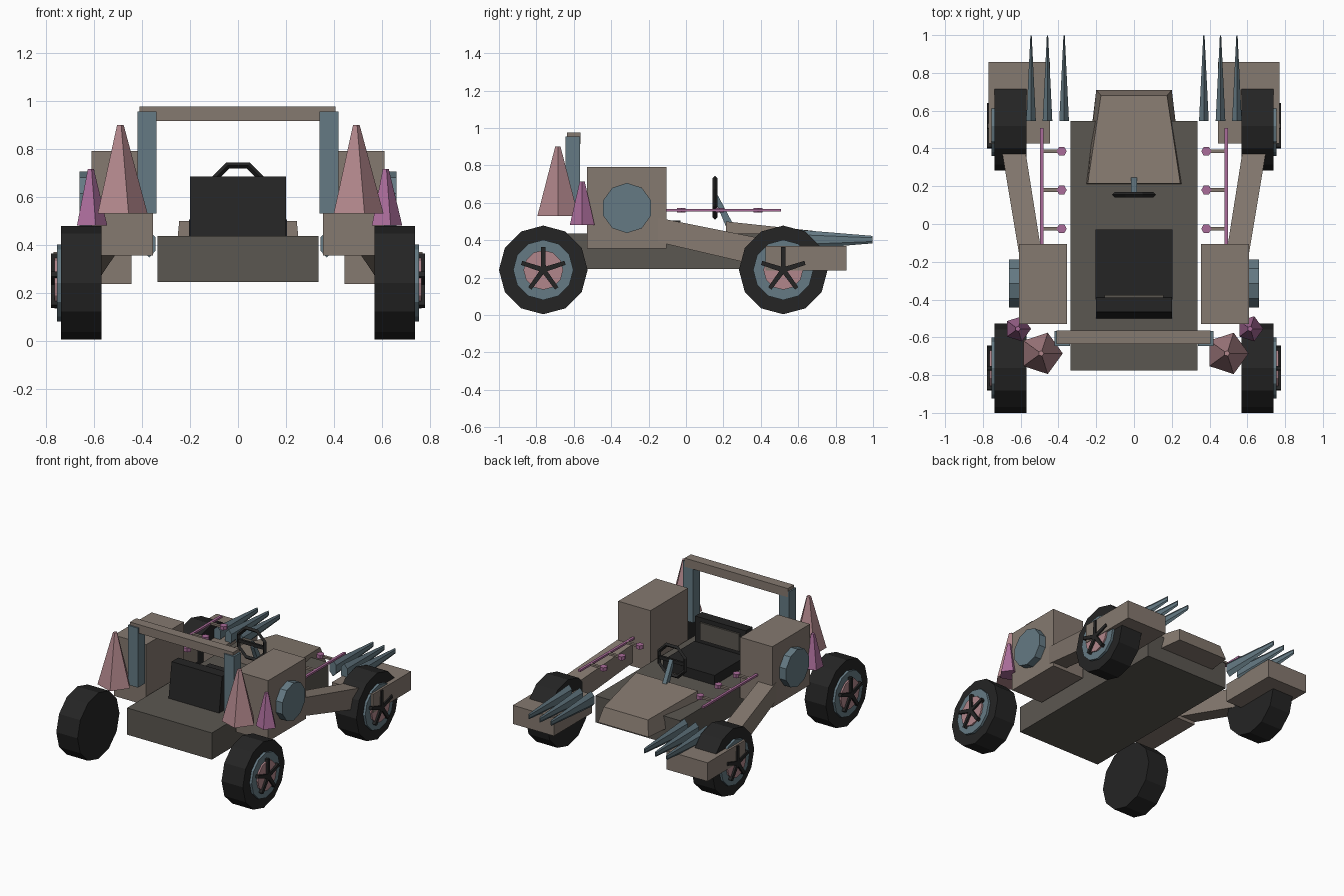
import bpy, bmesh, math
from mathutils import Vector, Matrix

if "Cube" in bpy.data.objects:
    bpy.data.objects.remove(bpy.data.objects["Cube"])


def mat(name, rgb):
    m = bpy.data.materials.new(name)
    m.diffuse_color = (*rgb, 1)
    m.use_nodes = True
    m.node_tree.nodes["Principled BSDF"].inputs["Base Color"].default_value = m.diffuse_color
    return m


TAN = mat("taupe", (0.235, 0.192, 0.160))
DARK = mat("dark grey brown", (0.105, 0.095, 0.082))
BLUE = mat("steel blue", (0.130, 0.195, 0.230))
PINK = mat("dusty pink", (0.440, 0.240, 0.260))
MAG = mat("magenta", (0.400, 0.150, 0.320))
BLACK = mat("black", (0.018, 0.018, 0.018))


def loft(name, rings, m):
    """Flat-shaded solid through a list of equal-sized rings, capped at both ends."""
    bm = bmesh.new()
    vs = [[bm.verts.new(p) for p in r] for r in rings]
    n = len(vs[0])
    for a, b in zip(vs, vs[1:]):
        for i in range(n):
            j = (i + 1) % n
            bm.faces.new((a[i], a[j], b[j], b[i]))
    bm.faces.new(vs[0])
    bm.faces.new(vs[-1])
    bmesh.ops.recalc_face_normals(bm, faces=bm.faces)
    me = bpy.data.meshes.new(name)
    bm.to_mesh(me)
    bm.free()
    me.materials.append(m)
    ob = bpy.data.objects.new(name, me)
    bpy.context.collection.objects.link(ob)
    return ob


def rect_y(x0, x1, y, z0, z1):
    return [(x0, y, z0), (x1, y, z0), (x1, y, z1), (x0, y, z1)]


def box(name, x0, x1, y0, y1, z0, z1, m):
    return loft(name, [rect_y(x0, x1, y0, z0, z1), rect_y(x0, x1, y1, z0, z1)], m)


def disc_x(name, x0, x1, y, z, r, n, m):
    """Prism along x with a vertex pointing up."""
    ring = [(y + r * math.sin(math.tau * i / n), z + r * math.cos(math.tau * i / n)) for i in range(n)]
    return loft(name, [[(x, a, b) for a, b in ring] for x in (x0, x1)], m)


def cone_z(name, x, y, z0, z1, r0, r1, n, m):
    """Upright cone or prism with a vertex at +x."""
    return loft(name, [[(x + r * math.cos(math.tau * i / n), y + r * math.sin(math.tau * i / n), z)
                        for i in range(n)] for r, z in ((r0, z0), (r1, z1))], m)


# chassis slab and sloping hood
box("chassis", -0.335, 0.335, -0.775, 0.545, 0.245, 0.436, DARK)
loft("hood", [
    [(-0.26, 0.21, 0.35), (0.26, 0.21, 0.35), (0.2, 0.71, 0.345), (-0.2, 0.71, 0.345)],
    [(-0.245, 0.215, 0.50), (0.245, 0.215, 0.50), (0.175, 0.68, 0.45), (-0.175, 0.68, 0.45)]], TAN)

# seat
box("seat_cushion", -0.205, 0.205, -0.40, -0.03, 0.43, 0.505, BLACK)
loft("seat_back", [
    [(-0.2, -0.50, 0.43), (0.2, -0.50, 0.43), (0.2, -0.385, 0.43), (-0.2, -0.385, 0.43)],
    [(-0.2, -0.465, 0.685), (0.2, -0.465, 0.685), (0.2, -0.39, 0.685), (-0.2, -0.39, 0.685)]], BLACK)
box("seat_panel", -0.155, 0.155, -0.389, -0.377, 0.53, 0.655, DARK)

# steering wheel, spokes and column
SY, SZ = 0.155, 0.627
rim = []
for i in range(9):
    a = math.tau * (i + 0.5) / 8
    rim.append([((0.112 + dr) * math.cos(a), SY + dy, SZ + (0.112 + dr) * math.sin(a))
                for dr, dy in ((-0.014, 0), (0, -0.014), (0.014, 0), (0, 0.014))])
loft("steering_wheel", rim, BLACK)
box("steering_spoke", -0.105, 0.105, SY - 0.008, SY + 0.008, SZ - 0.012, SZ + 0.012, BLACK)
loft("steering_column", [
    [(-0.015, 0.16, 0.60), (0.015, 0.16, 0.60), (0.015, 0.17, 0.64), (-0.015, 0.17, 0.64)],
    [(-0.015, 0.215, 0.47), (0.015, 0.215, 0.47), (0.015, 0.255, 0.48), (-0.015, 0.255, 0.48)]], BLUE)

# roll bar crosspiece
box("roll_bar_top", -0.41, 0.406, -0.635, -0.565, 0.915, 0.977, TAN)

for side, s in (("left", -1), ("right", 1)):
    # roll bar post, side pod and round side lamp
    box(side + "_roll_post", s * 0.34, s * 0.42, -0.645, -0.567, 0.53, 0.955, BLUE)
    box(side + "_pod", s * 0.355, s * 0.61, -0.53, -0.105, 0.355, 0.79, TAN)
    disc_x(side + "_pod_lamp", s * 0.60, s * 0.662, -0.315, 0.572, 0.134, 10, BLUE)

    # exhaust-like five sided cones
    cone_z(side + "_large_cone", s * 0.492, -0.685, 0.53, 0.90, 0.115, 0.015, 5, PINK)
    cone_z(side + "_small_cone", s * 0.615, -0.555, 0.48, 0.715, 0.07, 0.014, 5, MAG)

    # front arm and fender block
    loft(side + "_front_arm", [rect_y(s * 0.49, s * 0.61, -0.15, 0.39, 0.52),
                               rect_y(s * 0.585, s * 0.71, 0.45, 0.25, 0.40)], TAN)
    box(side + "_fender", s * 0.445, s * 0.77, 0.425, 0.857, 0.237, 0.37, TAN)

    # side rail with levers and hexagonal knobs
    box(side + "_rail", s * 0.48, s * 0.498, -0.11, 0.508, 0.552, 0.566, MAG)
    for k, y in enumerate((-0.025, 0.18, 0.385)):
        box(f"{side}_lever_{k}", s * 0.38, s * 0.485, y - 0.01, y + 0.01, 0.552, 0.566, TAN)
        cone_z(f"{side}_knob_{k}", s * 0.383, y, 0.547, 0.573, 0.027, 0.027, 6, MAG)

    # front spikes: flattened hexagonal cones
    for k, x in enumerate((0.37, 0.458, 0.545)):
        rings = []
        for y, r in ((0.545, 0.057), (0.998, 0.02)):
            w = 0.52 if y < 0.9 else 0.2
            rings.append([(s * x + w * r * math.sin(math.tau * i / 6), y,
                           0.403 + r * math.cos(math.tau * i / 6)) for i in range(6)])
        loft(f"{side}_spike_{k}", rings, BLUE)

    # wheels: tyre, rim, hub disc and five spokes
    for end, y in (("rear", -0.763), ("front", 0.52)):
        n, z = f"{side}_{end}_", 0.241
        disc_x(n + "tyre", s * 0.57, s * 0.738, y, z, 0.237, 12, BLACK)
        disc_x(n + "rim", s * 0.70, s * 0.755, y, z, 0.161, 12, BLUE)
        disc_x(n + "hub", s * 0.74, s * 0.766, y, z, 0.106, 12, PINK)
        for k in range(5):
            a = math.tau * k / 5
            u, v = Vector((0, math.sin(a), math.cos(a))), Vector((0, math.cos(a), -math.sin(a)))
            c = Vector((0, y, z))
            loft(f"{n}spoke_{k}", [[c + Vector((x, 0, 0)) + u * p + v * q for p, q in
                                    ((-0.01, -0.014), (0.122, -0.011), (0.122, 0.011), (-0.01, 0.014))]
                                   for x in (s * 0.745, s * 0.779)], BLACK)
